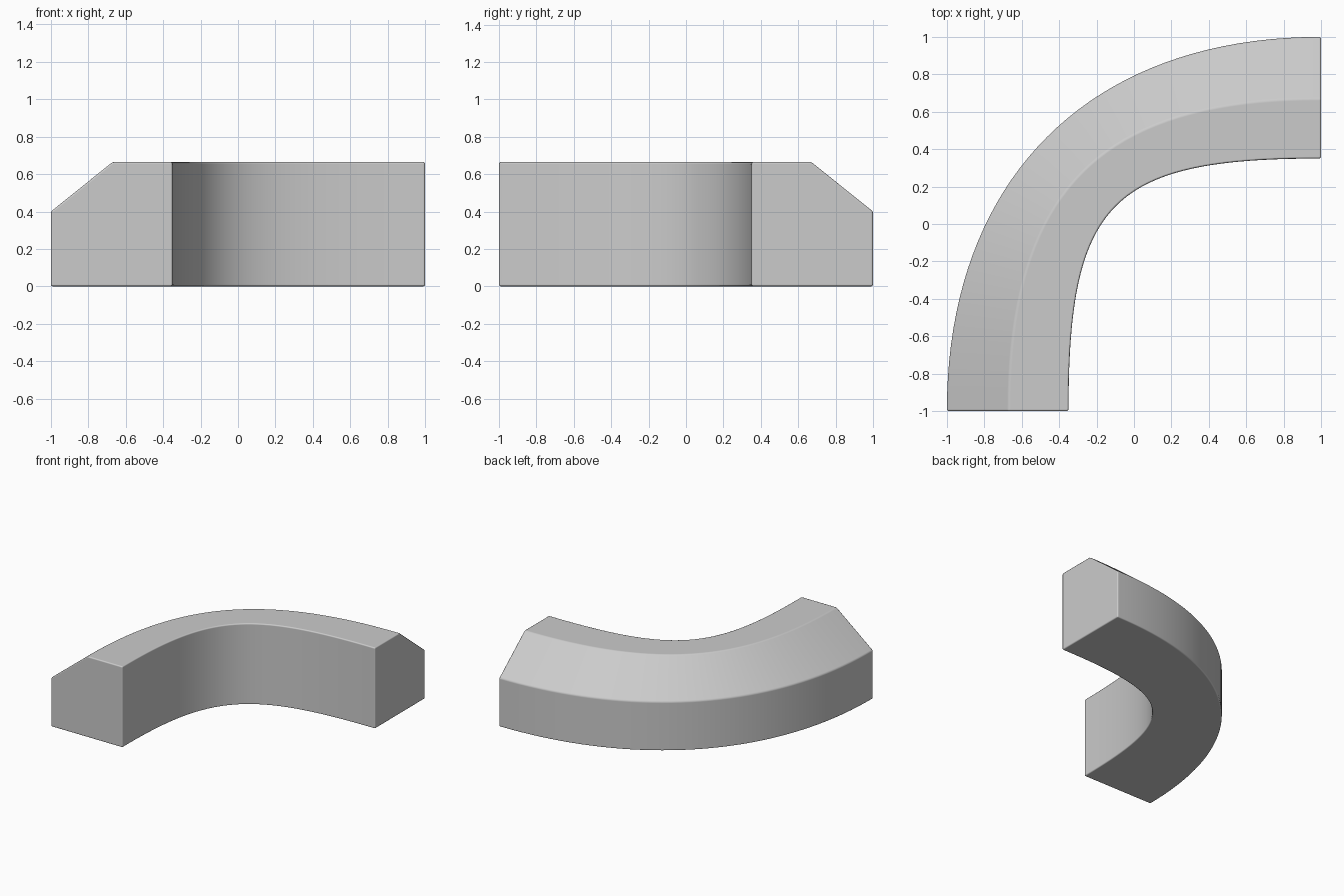
import bpy
import bmesh
from mathutils import Vector
from mathutils.geometry import interpolate_bezier

if "Cube" in bpy.data.objects:
    bpy.data.objects.remove(bpy.data.objects["Cube"], do_unlink=True)

STEPS = 40
# Cross-section corners: distance in from the outer wall, height
PROFILE = [(0, 0), (0.65, 0), (0.65, 0.665), (0.33, 0.665), (0, 0.40)]


def rail(inset, height):
    """Quarter bend, symmetric about the diagonal, pulled in by inset."""
    start, end = -1 + inset, 1 - inset
    handle = 1.24 - 0.18 * inset
    return interpolate_bezier(
        Vector((start, -1, height)), Vector((start, handle - 1, height)),
        Vector((1 - handle, end, height)), Vector((1, end, height)), STEPS + 1)


# Curved block: skin the rails, then cap both ends
bm = bmesh.new()
rails = [[bm.verts.new(p) for p in rail(*corner)] for corner in PROFILE]
for i, a in enumerate(rails):
    b = rails[(i + 1) % len(rails)]
    for k in range(STEPS):
        bm.faces.new((a[k], b[k], b[k + 1], a[k + 1]))
for k in (0, STEPS):
    bm.faces.new([r[k] for r in rails])
bmesh.ops.recalc_face_normals(bm, faces=bm.faces)
for face in bm.faces:
    face.smooth = True

mesh = bpy.data.meshes.new("curved_block")
bm.to_mesh(mesh)
bm.free()
block = bpy.data.objects.new("curved_block", mesh)
bpy.context.collection.objects.link(block)

# Slightly softened edges
bevel = block.modifiers.new("soft_edges", "BEVEL")
bevel.width = 0.01
bevel.segments = 2
bevel.limit_method = "ANGLE"
bevel.angle_limit = 0.5
bevel.harden_normals = True
